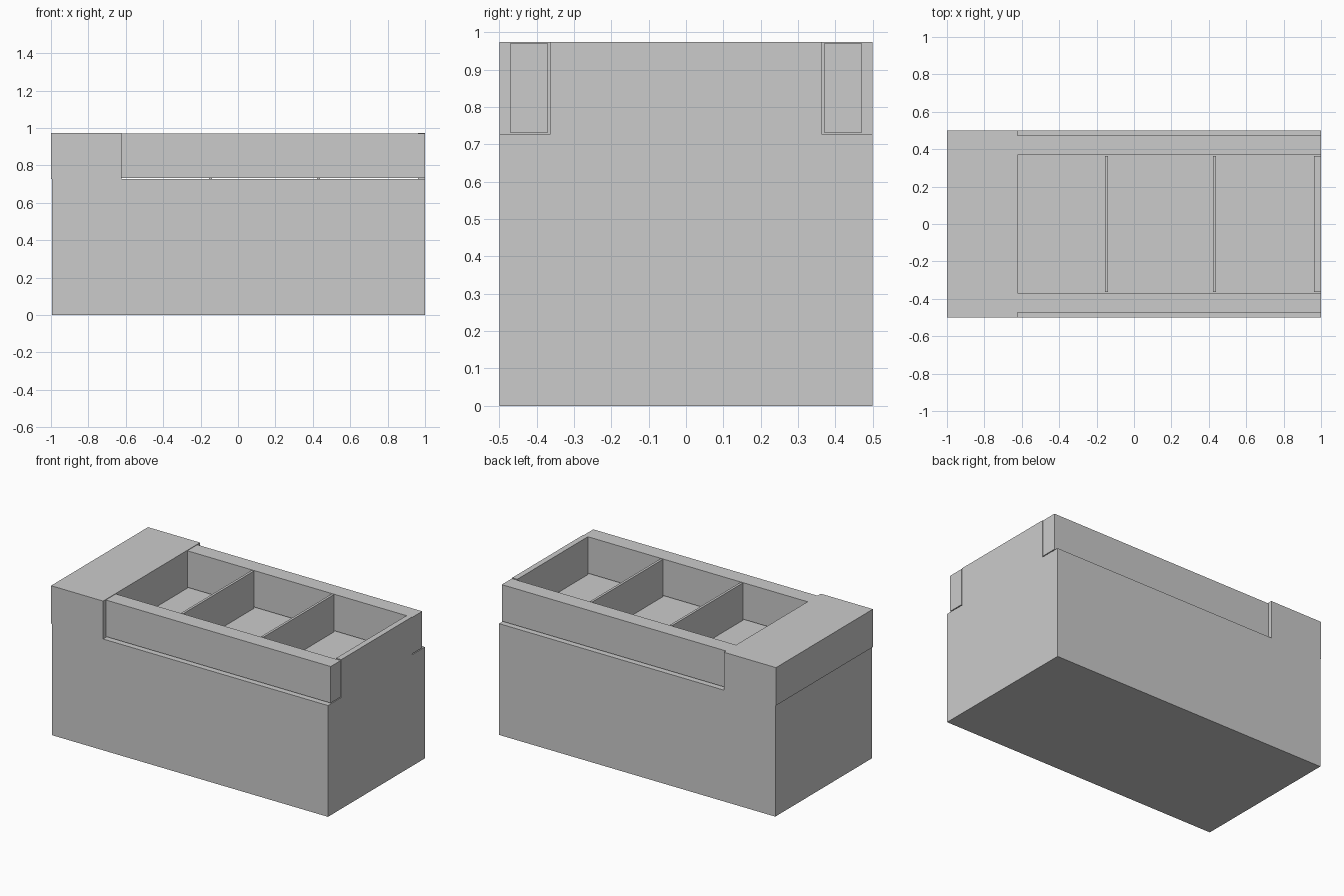
import bpy, bmesh

if "Cube" in bpy.data.objects:
    bpy.data.objects.remove(bpy.data.objects["Cube"])


def new_object(name, bm):
    bmesh.ops.recalc_face_normals(bm, faces=bm.faces)
    mesh = bpy.data.meshes.new(name)
    bm.to_mesh(mesh)
    bm.free()
    obj = bpy.data.objects.new(name, mesh)
    bpy.context.collection.objects.link(obj)
    return obj


def extrude_profile(name, points, y0, y1):
    """Extrude an x-z outline along y."""
    bm = bmesh.new()
    face = bm.faces.new([bm.verts.new((x, y0, z)) for x, z in points])
    result = bmesh.ops.extrude_face_region(bm, geom=[face])
    verts = [v for v in result["geom"] if isinstance(v, bmesh.types.BMVert)]
    bmesh.ops.translate(bm, verts=verts, vec=(0, y1 - y0, 0))
    return new_object(name, bm)


def box(name, x0, x1, y0, y1, z0, z1):
    return extrude_profile(name, [(x0, z0), (x1, z0), (x1, z1), (x0, z1)], y0, y1)


LEDGE, TOP, RAIL_TOP = 0.7265, 0.974, 0.9705
HEAD_X = -0.624

# Main body with raised head block that overhangs the left end slightly
extrude_profile("body", [
    (-0.995, 0), (1, 0), (1, LEDGE), (HEAD_X, LEDGE),
    (HEAD_X, TOP), (-1, TOP), (-1, LEDGE), (-0.995, LEDGE)], -0.5, 0.5)

# Long side rails, seated just above the ledge
box("front_rail", HEAD_X, 1, -0.472, -0.369, 0.732, RAIL_TOP)
box("back_rail", HEAD_X, 1, 0.369, 0.472, 0.732, RAIL_TOP)

# Thin dividers between the compartments
for i, x in enumerate((-0.147, 0.430)):
    box(f"divider_{i + 1}", x - 0.008, x + 0.008, -0.364, 0.364, LEDGE, RAIL_TOP)

# End panel, flush with the right face of the body
box("end_panel", 0.963, 1, -0.364, 0.364, LEDGE, TOP)
